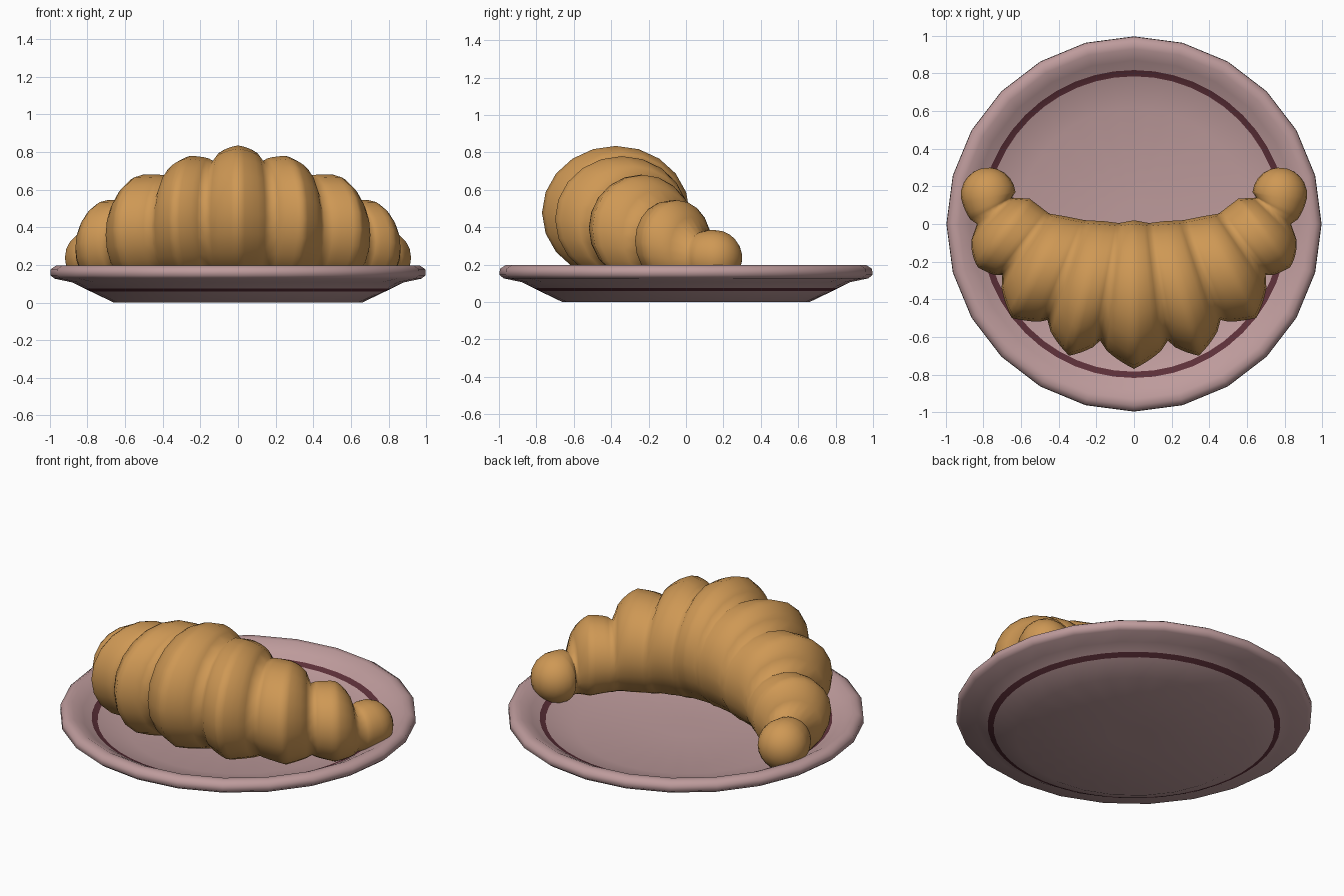
import bpy, bmesh, math
from mathutils import Vector

if "Cube" in bpy.data.objects:
    bpy.data.objects.remove(bpy.data.objects["Cube"])


def material(name, rgb):
    m = bpy.data.materials.new(name)
    m.diffuse_color = (*rgb, 1)
    m.use_nodes = True
    m.node_tree.nodes["Principled BSDF"].inputs["Base Color"].default_value = m.diffuse_color
    return m


plate_pink = material("dusty_pink", (0.515, 0.328, 0.332))
stripe_red = material("dark_wine", (0.108, 0.029, 0.040))
crust = material("golden_crust", (0.62, 0.315, 0.090))


def finish(bm, name, mats):
    bmesh.ops.recalc_face_normals(bm, faces=bm.faces)
    me = bpy.data.meshes.new(name)
    for f in bm.faces:
        f.smooth = True
    bm.to_mesh(me)
    bm.free()
    ob = bpy.data.objects.new(name, me)
    bpy.context.collection.objects.link(ob)
    for m in mats:
        me.materials.append(m)
    return ob


def bridge(bm, a, b, mat=0):
    n = len(a)
    for i in range(n):
        f = bm.faces.new((a[i], a[(i + 1) % n], b[(i + 1) % n], b[i]))
        f.material_index = mat


# Plate: lathe profile (radius, height), from the underside centre to the floor.
# The rim has 24 sides; the painted stripes are rounder, with 48.
R0, R1 = 0.785, 0.818
profile = [(0.1, 0), (0.66, 0), (R0, 0.060), (R1, 0.076),
           (0.88, 0.107), (0.975, 0.127), (0.997, 0.145), (0.995, 0.178),
           (0.965, 0.197), (0.93, 0.197), (0.87, 0.165), (R1, 0.136),
           (R0, 0.122), (0.62, 0.078), (0.1, 0.075)]
bm = bmesh.new()
SIDES = 48
rings = []
for r, z in profile:
    ring = []
    for i in range(SIDES):
        a = math.tau * i / SIDES
        k = math.cos(math.pi / 24) if i % 2 and r not in (R0, R1) else 1
        ring.append(bm.verts.new((r * k * math.cos(a), r * k * math.sin(a), z)))
    rings.append(ring)
for j in range(len(rings) - 1):
    is_stripe = {profile[j][0], profile[j + 1][0]} == {R0, R1}
    bridge(bm, rings[j], rings[j + 1], int(is_stripe))
bm.faces.new(rings[0])
bm.faces.new(rings[-1])
finish(bm, "plate", [plate_pink, stripe_red])

# Croissant half: sections as inner point, outer point, top and bottom height,
# alternating between lobe peaks and the valleys that separate them.
sections = [
    ((0.00, 0.02), (0.00, -0.77), 0.835, 0.12),
    ((0.08, 0.005), (0.18, -0.62), 0.752, 0.13),
    ((0.16, 0.015), (0.345, -0.70), 0.78, 0.11),
    ((0.26, 0.02), (0.46, -0.51), 0.665, 0.12),
    ((0.36, 0.04), (0.65, -0.50), 0.68, 0.10),
    ((0.45, 0.055), (0.70, -0.27), 0.525, 0.12),
    ((0.555, 0.135), (0.83, -0.23), 0.545, 0.09),
    ((0.65, 0.14), (0.835, 0.00), 0.365, 0.11),
    ((0.63, 0.17), (0.92, 0.14), 0.385, 0.09),
]
AROUND, STEPS = 20, 5
bm = bmesh.new()


def section(inner, outer, top, bottom):
    mid, half = (inner + outer) / 2, (outer - inner) / 2
    zc, hz = (top + bottom) / 2, (top - bottom) / 2
    ring = []
    for i in range(AROUND):
        a = math.tau * i / AROUND
        p = mid + half * math.cos(a)
        ring.append(bm.verts.new((p.x, p.y, zc + hz * math.sin(a))))
    return ring


rings = []
for s in range(len(sections) - 1):
    peak, valley = (s, s + 1) if s % 2 == 0 else (s + 1, s)
    pi, po, pt, pb = sections[peak]
    vi, vo, vt, vb = sections[valley]
    pi, po, vi, vo = map(Vector, (pi, po, vi, vo))
    out = (po - pi).normalized()
    drop = max(0, (po - vo).dot(out))
    for k in range(STEPS):
        t = k / STEPS if peak == s else 1 - k / STEPS
        bulge = math.sqrt(1 - t * t) - (1 - t)
        side = 0.7 if s >= 5 else 0.4   # lobes near the tip are rounder
        rings.append(section(pi.lerp(vi, t), po.lerp(vo, t) + out * drop * bulge * side,
                             pt + (vt - pt) * t + max(0.03, pt - vt) * bulge * 0.75,
                             pb + (vb - pb) * t))

# Rounded tip
ti, to, tt, tb = sections[-1]
ti, to = Vector(ti), Vector(to)
mid, zc = (ti + to) / 2, (tt + tb) / 2
forward = Vector((0.1, 1)).normalized() * 0.145
for k in range(6):
    a = math.radians(16 * k)
    c, off = math.cos(a), forward * math.sin(a)
    rings.append(section(mid + (ti - mid) * c + off, mid + (to - mid) * c + off,
                         zc + (tt - zc) * c, zc + (tb - zc) * c))
for a, b in zip(rings, rings[1:]):
    bridge(bm, a, b)
bm.faces.new(rings[-1])

croissant = finish(bm, "croissant", [crust])
mirror = croissant.modifiers.new("mirror", 'MIRROR')
mirror.use_axis = (True, False, False)
